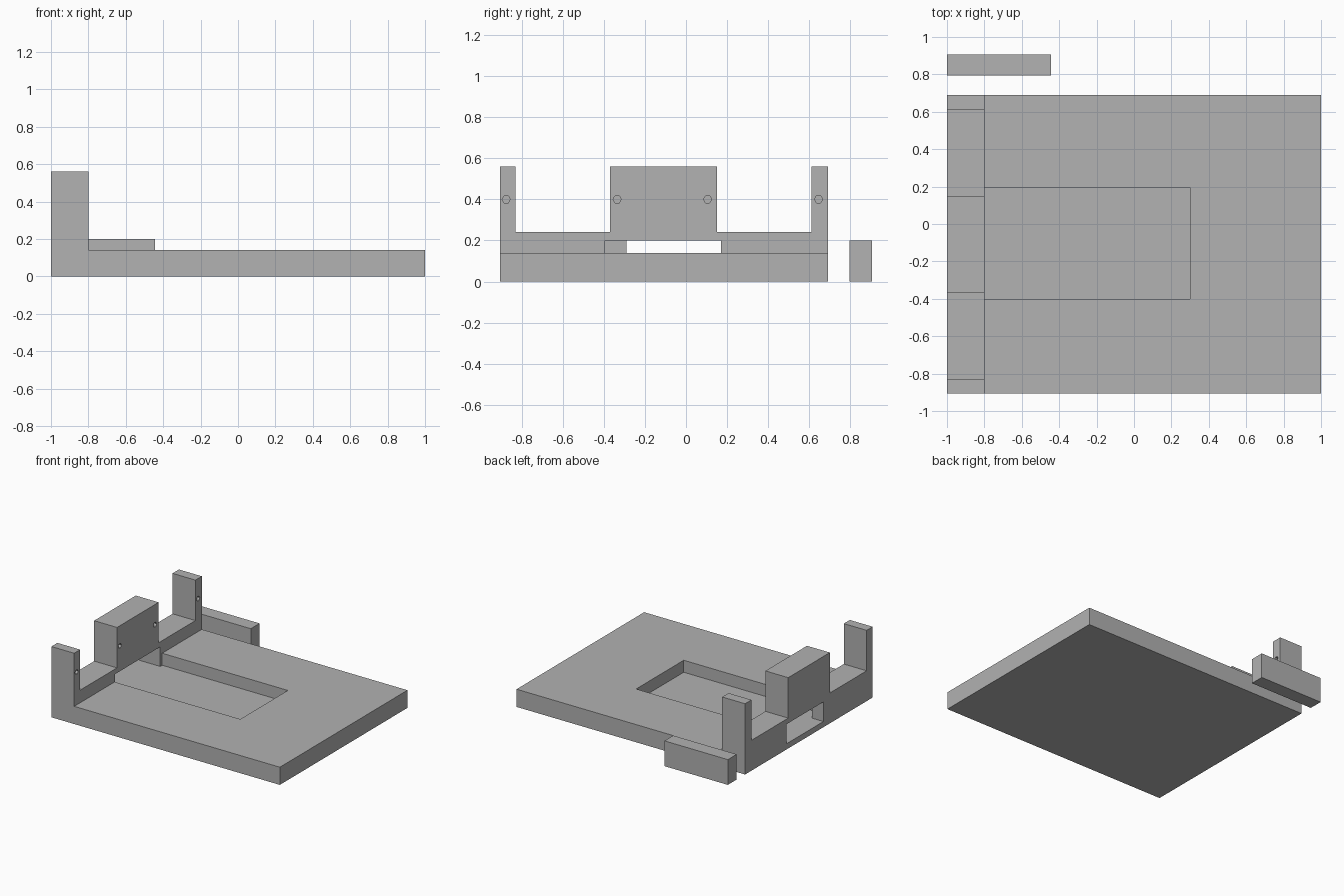
import bpy, bmesh, math

if "Cube" in bpy.data.objects:
    bpy.data.objects.remove(bpy.data.objects["Cube"], do_unlink=True)

grey = bpy.data.materials.new("plain grey")
grey.use_nodes = True
colour = (0.445, 0.445, 0.445, 1)
grey.diffuse_color = colour
grey.node_tree.nodes["Principled BSDF"].inputs["Base Color"].default_value = colour


def extrude_x(name, outline, x0, x1):
    """Solid from a (y, z) outline swept along x."""
    bm = bmesh.new()
    face = bm.faces.new([bm.verts.new((x0, y, z)) for y, z in outline])
    swept = bmesh.ops.extrude_face_region(bm, geom=[face])["geom"]
    bmesh.ops.translate(bm, vec=(x1 - x0, 0, 0),
                        verts=[v for v in swept if isinstance(v, bmesh.types.BMVert)])
    bmesh.ops.recalc_face_normals(bm, faces=bm.faces)
    mesh = bpy.data.meshes.new(name)
    bm.to_mesh(mesh)
    bm.free()
    mesh.materials.append(grey)
    obj = bpy.data.objects.new(name, mesh)
    bpy.context.collection.objects.link(obj)
    return obj


def box(name, x0, x1, y0, y1, z0, z1):
    return extrude_x(name, [(y0, z0), (y1, z0), (y1, z1), (y0, z1)], x0, x1)


def cut(target, cutter):
    mod = target.modifiers.new("cut", 'BOOLEAN')
    mod.operation = 'DIFFERENCE'
    mod.solver = 'EXACT'
    mod.object = cutter
    bpy.context.view_layer.objects.active = target
    bpy.ops.object.modifier_apply(modifier=mod.name)


front, back = -0.905, 0.69
top, floor, ledge, peak = 0.14, 0.045, 0.24, 0.56
wall_x = -0.8

# Base plate and the notched end wall with three uprights
plate = box("base_plate", -1, 1, front, back, 0, top)
outline = [(front, top), (back, top)]
for y0, y1 in ((0.61, back), (-0.37, 0.15), (front, -0.83)):
    outline += [(y1, ledge)] if y1 != back else []
    outline += [(y1, peak), (y0, peak)]
    outline += [(y0, ledge)] if y0 != front else []
wall = extrude_x("end_wall", outline, -1, wall_x)

# Pocket in the plate
pocket = box("pocket_cutter", wall_x, 0.3, -0.40, 0.195, floor, 0.3)
cut(plate, pocket)

# Stepped slot through the wall into the pocket
slot_inner = box("slot_inner_cutter", -0.9, wall_x + 0.05, -0.395, 0.17, floor, 0.2)
slot_outer = box("slot_outer_cutter", -1.1, -0.85, -0.29, 0.17, floor, 0.2)
cutters = [pocket, slot_inner, slot_outer]
for cutter in (slot_inner, slot_outer):
    cut(plate, cutter)
    cut(wall, cutter)

# Blind screw holes in the uprights
for y in (-0.875, -0.335, 0.105, 0.645):
    ring = [(y + 0.02 * math.cos(math.tau * i / 6),
             0.4 + 0.02 * math.sin(math.tau * i / 6)) for i in range(6)]
    hole = extrude_x("hole_cutter", ring, -0.9, wall_x + 0.05)
    cut(wall, hole)
    cutters.append(hole)

for cutter in cutters:
    bpy.data.objects.remove(cutter, do_unlink=True)

# Separate bar beside the plate
box("loose_bar", -1, -0.445, 0.795, 0.905, 0, 0.2)
